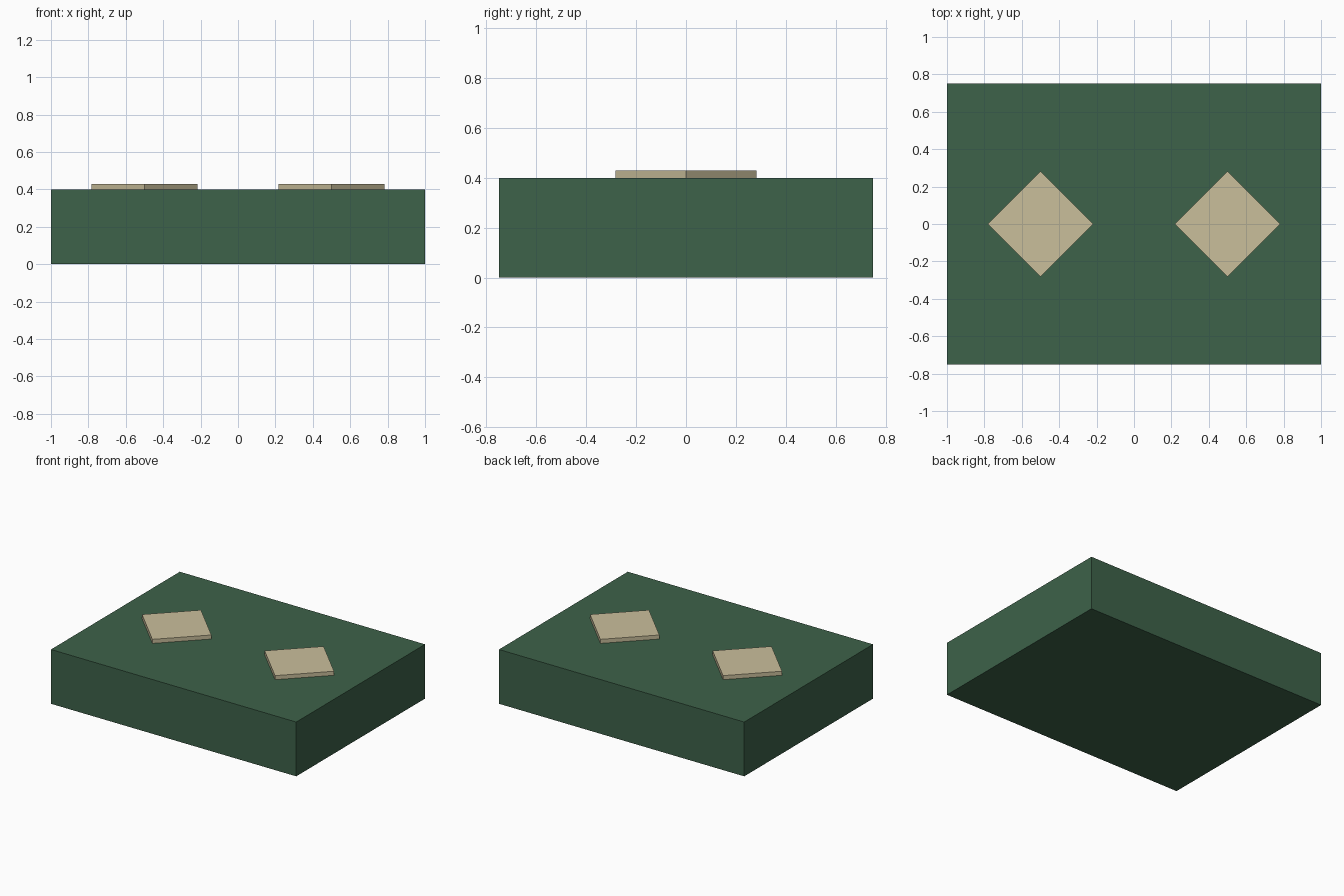
import bpy
import math

if "Cube" in bpy.data.objects:
    bpy.data.objects.remove(bpy.data.objects["Cube"])


def material(name, color):
    mat = bpy.data.materials.new(name)
    mat.diffuse_color = (*color, 1.0)
    mat.use_nodes = True
    mat.node_tree.nodes["Principled BSDF"].inputs["Base Color"].default_value = mat.diffuse_color
    return mat


def box(name, size, center, mat, turn=0.0):
    bpy.ops.mesh.primitive_cube_add(size=1, location=center, rotation=(0, 0, turn))
    obj = bpy.context.object
    obj.name = name
    obj.scale = size
    bpy.ops.object.transform_apply(location=False, rotation=True, scale=True)
    obj.data.materials.append(mat)
    return obj


green = material("green", (0.047, 0.122, 0.067))
tan = material("tan", (0.59, 0.52, 0.33))

# Main slab
box("base_slab", (2.0, 1.5, 0.4), (0, 0, 0.2), green)

# Thin diamond tiles resting on top, one each side
for side, x in (("left", -0.5), ("right", 0.5)):
    box(f"diamond_tile_{side}", (0.4, 0.4, 0.03), (x, 0, 0.415), tan, math.radians(45))
